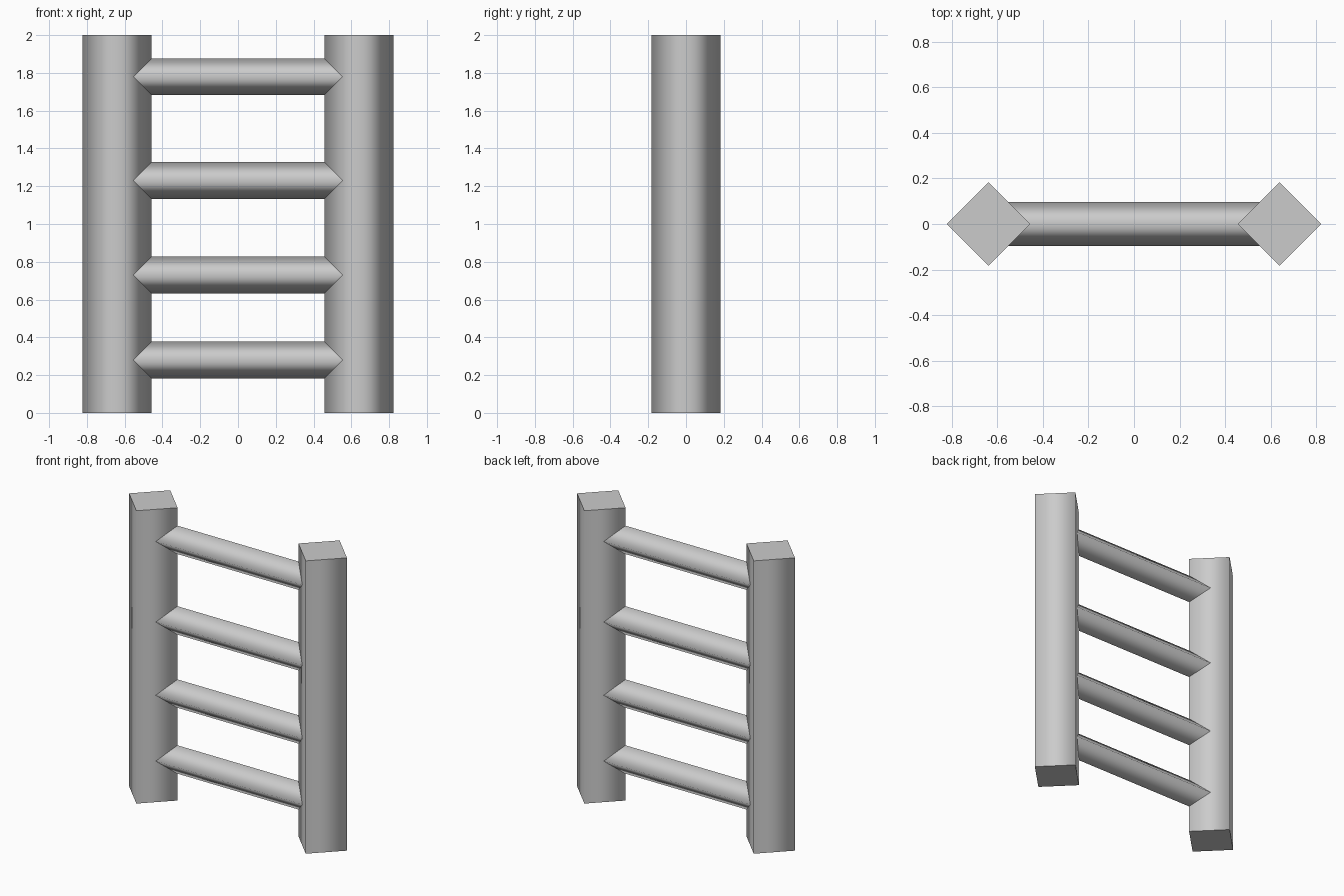
import bpy
from math import pi

cube = bpy.data.objects.get("Cube")
if cube:
    bpy.data.objects.remove(cube, do_unlink=True)

# Single grey material
GREY = (0.6, 0.6, 0.6, 1)
grey = bpy.data.materials.new("plain grey")
grey.use_nodes = True
grey.diffuse_color = GREY
grey.node_tree.nodes["Principled BSDF"].inputs["Base Color"].default_value = GREY


def bar(name, radius, length, location, rotation=(0, 0, 0)):
    """Four-sided bar standing on its corner: smooth sides, flat ends."""
    bpy.ops.mesh.primitive_cylinder_add(
        vertices=4, radius=radius, depth=length,
        location=location, rotation=rotation)
    obj = bpy.context.object
    obj.name = name
    obj.data.materials.append(grey)
    for face in obj.data.polygons:
        face.use_smooth = abs(face.normal.z) < 0.5
    return obj


# Upright posts
POST_X = 0.64
for side, sign in (("left", 1), ("right", -1)):
    bar(side + "_post", 0.183, 2, (sign * POST_X, 0, 1))

# Rungs, with their ends buried in the posts
for i, height in enumerate((0.28, 0.73, 1.23, 1.78)):
    bar(f"rung_{i + 1}", 0.097, 2 * POST_X, (0, 0, height), (0, pi / 2, 0))
